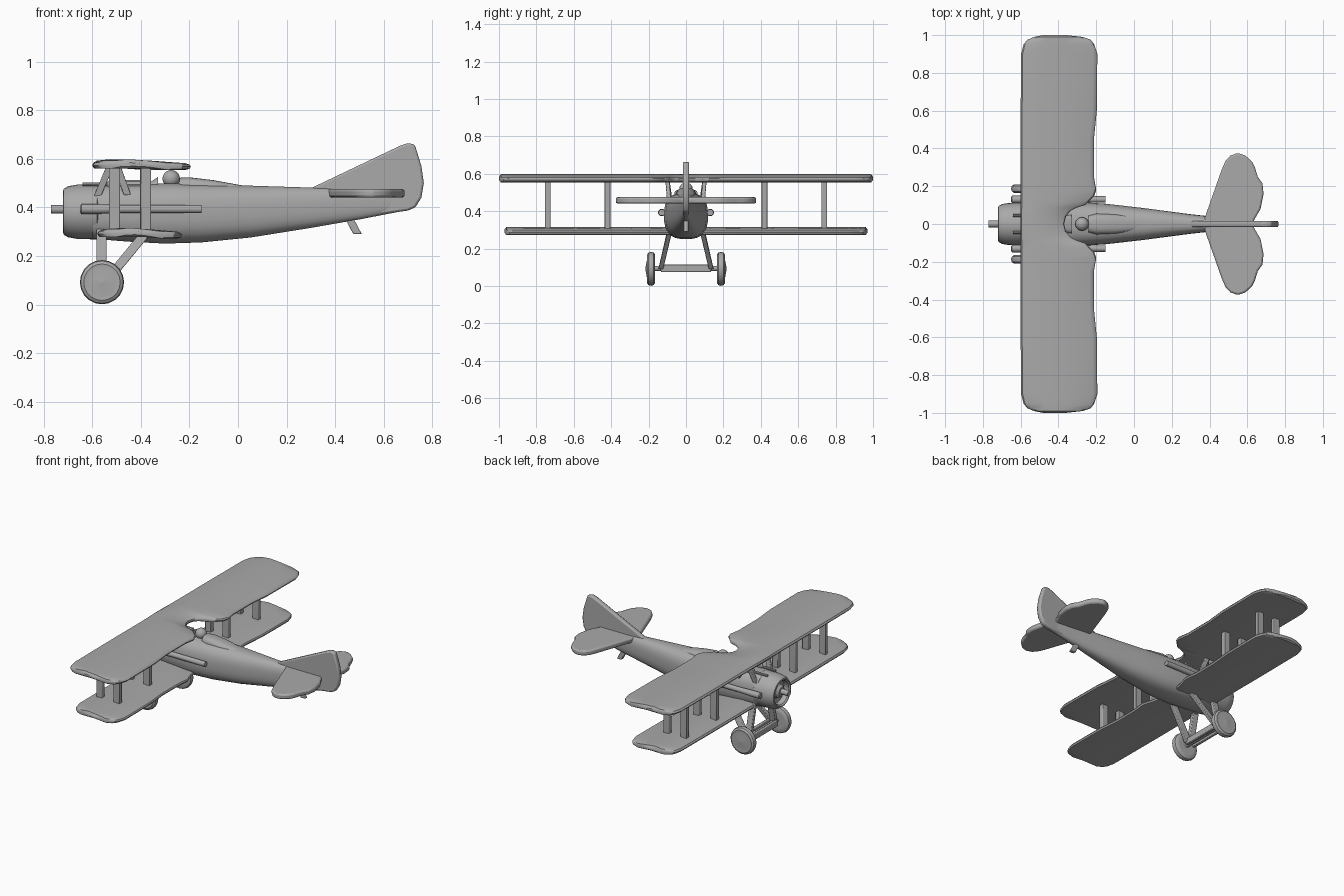
import bpy, bmesh, math
from mathutils import Vector

cube = bpy.data.objects.get("Cube")
if cube:
    bpy.data.objects.remove(cube, do_unlink=True)

grey = bpy.data.materials.new("plain_grey")
grey.use_nodes = True
grey.diffuse_color = (0.4, 0.4, 0.4, 1)
grey.node_tree.nodes["Principled BSDF"].inputs["Base Color"].default_value = (0.4, 0.4, 0.4, 1)


def loft(name, rings, bevel=0.0):
    """Skin a row of equal-length rings and cap both ends."""
    bm = bmesh.new()
    rows = [[bm.verts.new(p) for p in ring] for ring in rings]
    n = len(rows[0])
    for a, b in zip(rows, rows[1:]):
        for i in range(n):
            j = (i + 1) % n
            bm.faces.new((a[i], a[j], b[j], b[i]))
    bm.faces.new(rows[0])
    bm.faces.new(rows[-1])
    bmesh.ops.recalc_face_normals(bm, faces=bm.faces)
    mesh = bpy.data.meshes.new(name)
    bm.to_mesh(mesh)
    bm.free()
    mesh.materials.append(grey)
    ob = bpy.data.objects.new(name, mesh)
    bpy.context.collection.objects.link(ob)
    bpy.ops.object.select_all(action="DESELECT")
    ob.select_set(True)
    bpy.context.view_layer.objects.active = ob
    bpy.ops.object.shade_smooth_by_angle(angle=math.radians(35))
    if bevel:
        mod = ob.modifiers.new("soft_edges", "BEVEL")
        mod.width = bevel
        mod.segments = 2
    return ob


def lathe(name, profile, centre, axis="x", sides=24):
    """Turn (distance along axis, radius) pairs around the x or y axis."""
    c = Vector(centre)
    rings = []
    for d, r in profile:
        ring = []
        for i in range(sides):
            t = math.tau * i / sides
            u, v = r * math.cos(t), r * math.sin(t)
            ring.append(c + Vector((d, u, v) if axis == "x" else (u, d, v)))
        rings.append(ring)
    return loft(name, rings)


def strut(name, a, b, wx, wy):
    """Bar between two points with a level rectangular section."""
    corners = [(-1, -1), (1, -1), (1, 1), (-1, 1)]
    return loft(name, [[Vector(p) + Vector((sx * wx / 2, sy * wy / 2, 0))
                        for sx, sy in corners] for p in (a, b)], 0.004)


def section(x, half, low, high, sides=24, power=0.75):
    """Rounded box cross-section, facing along x."""
    ring = []
    for i in range(sides):
        t = math.tau * (i + 0.5) / sides
        c, s = math.cos(t), math.sin(t)
        ring.append((x, half * math.copysign(abs(c) ** power, c),
                     (low + high) / 2 + (high - low) / 2 * math.copysign(abs(s) ** power, s)))
    return ring


def wing(name, half_plan, z):
    """Cambered wing from (y, leading x, trailing x) stations, mirrored."""
    foil = [(0, .015), (.02, .026), (.08, .034), (.3, .04), (.6, .034), (.94, .024),
            (.985, .018), (1, .01), (.985, 0), (.94, -.004), (.5, .003), (.03, .002)]
    plan = [(-y, a, b) for y, a, b in reversed(half_plan) if y > 0] + half_plan
    tip = half_plan[-1][0]
    rings = []
    for y, a, b in plan:
        thin = 0.4 if abs(y) == tip else 1
        rings.append([(a + (b - a) * t, y, z + .017 + (h - .017) * thin) for t, h in foil])
    return loft(name, rings)


# Fuselage and engine cowl
stations = [(-.60, .105, .27, .49), (-.45, .115, .258, .497), (-.3, .118, .25, .5),
            (-.15, .108, .255, .497), (.05, .085, .275, .49), (.3, .052, .315, .482),
            (.5, .03, .35, .475), (.68, .012, .385, .465)]
loft("fuselage", [section(*s) for s in stations])
lathe("engine_cowl", [(-.57, .1), (-.58, .114), (-.66, .112), (-.7, .105), (-.718, .094),
                      (-.72, .086), (-.712, .078), (-.68, .074)], (0, 0, .382))
lathe("propeller_shaft", [(-.77, .018), (-.67, .018)], (0, 0, .392), sides=12)
lathe("engine_hub", [(-.715, .03), (-.7, .045), (-.67, .05)], (0, 0, .39), sides=16)

# Headrest fairing, pilot and cockpit collar
loft("headrest", [section(-.24, .045, .44, .522), section(-.2, .055, .44, .524),
                  section(-.1, .052, .44, .512), section(.02, .036, .44, .49)])
head = [(-.036 * math.cos(math.pi * i / 10), max(.001, .036 * math.sin(math.pi * i / 10)))
        for i in range(11)]
lathe("pilot_head", head, (-.275, 0, .518), sides=16)
loft("windscreen", [section(-.36, .045, .46, .505), section(-.33, .05, .46, .525)])

# Wings: the upper one has a rounded cut-out behind its centre
wing("upper_wing", [(0, -.6, -.37), (.04, -.6, -.36), (.07, -.6, -.335), (.088, -.6, -.3),
                    (.1, -.6, -.26), (.125, -.6, -.235), (.15, -.6, -.21), (.18, -.6, -.2),
                    (.25, -.6, -.212), (.45, -.6, -.212), (.6, -.6, -.197), (.9, -.598, -.194),
                    (.95, -.585, -.21), (.975, -.565, -.228), (.99, -.53, -.27),
                    (1, -.48, -.36)], .558)
wing("lower_wing", [(0, -.58, -.27), (.12, -.58, -.26), (.2, -.58, -.235), (.3, -.58, -.245),
                    (.45, -.58, -.245), (.6, -.58, -.232), (.87, -.578, -.23),
                    (.92, -.565, -.245), (.945, -.545, -.262), (.96, -.51, -.3),
                    (.97, -.46, -.38)], .276)

for s, side in ((1, "left"), (-1, "right")):
    # Struts between the wings
    for y, place in ((.74, "outer"), (.42, "inner")):
        strut(f"{side}_{place}_front_strut", (-.508, s * y, .29), (-.508, s * y, .58), .045, .03)
        strut(f"{side}_{place}_rear_strut", (-.38, s * y, .29), (-.38, s * y, .575), .045, .03)
    # Short struts from the body to the upper wing
    strut(f"{side}_cabin_front_strut", (-.585, s * .08, .43), (-.525, s * .1, .575), .03, .022)
    strut(f"{side}_cabin_rear_strut", (-.455, s * .09, .45), (-.5, s * .1, .575), .03, .022)
    # Exhaust pipe and gun
    lathe(f"{side}_exhaust_pipe", [(-.65, .014), (-.645, .02), (-.58, .02), (-.5, .017),
                                   (-.15, .017)], (0, s * .13, .393), sides=12)
    lathe(f"{side}_gun", [(-.64, .008), (-.54, .008), (-.53, .018), (-.37, .018)],
          (0, s * .045, .495), sides=10)
    # Landing gear
    strut(f"{side}_gear_front_leg", (-.562, s * .135, .09), (-.562, s * .085, .31), .042, .026)
    strut(f"{side}_gear_rear_leg", (-.548, s * .135, .09), (-.375, s * .085, .3), .048, .026)
    lathe(f"{side}_wheel", [(-.022 * s, .055), (-.022 * s, .075), (-.014 * s, .087), (0, .091),
                            (.014 * s, .087), (.022 * s, .075), (.02 * s, .058),
                            (.03 * s, .004)], (-.56, s * .187, .092), "y", 20)

lathe("axle", [(-.19, .014), (.19, .014)], (-.56, 0, .094), "y", 12)
for x in (-.585, -.535):
    loft("axle_spreader", [[(x - .01, y, .075), (x + .01, y, .075), (x + .01, y, .115),
                            (x - .01, y, .115)] for y in (-.135, .135)], .004)

# Tail surfaces and skid
fin = [(.29, .474), (.67, .655), (.7, .665), (.728, .658), (.755, .57), (.765, .5),
       (.755, .44), (.73, .4), (.7, .387), (.58, .37), (.5, .42)]
loft("tail_fin", [[(x, y, z) for x, z in fin] for y in (-.017, .017)], .009)
half = [(.37, .02), (.465, .29), (.485, .335), (.51, .362), (.55, .376), (.59, .362),
        (.625, .33), (.64, .3), (.655, .25), (.68, .215), (.686, .16), (.67, .08), (.635, .02)]
plan = half + [(x, -y) for x, y in reversed(half)]
loft("tailplane", [[(x, y, z) for x, y in plan] for z in (.44, .475)], .01)
strut("tail_skid", (.455, 0, .36), (.492, 0, .29), .035, .025)
